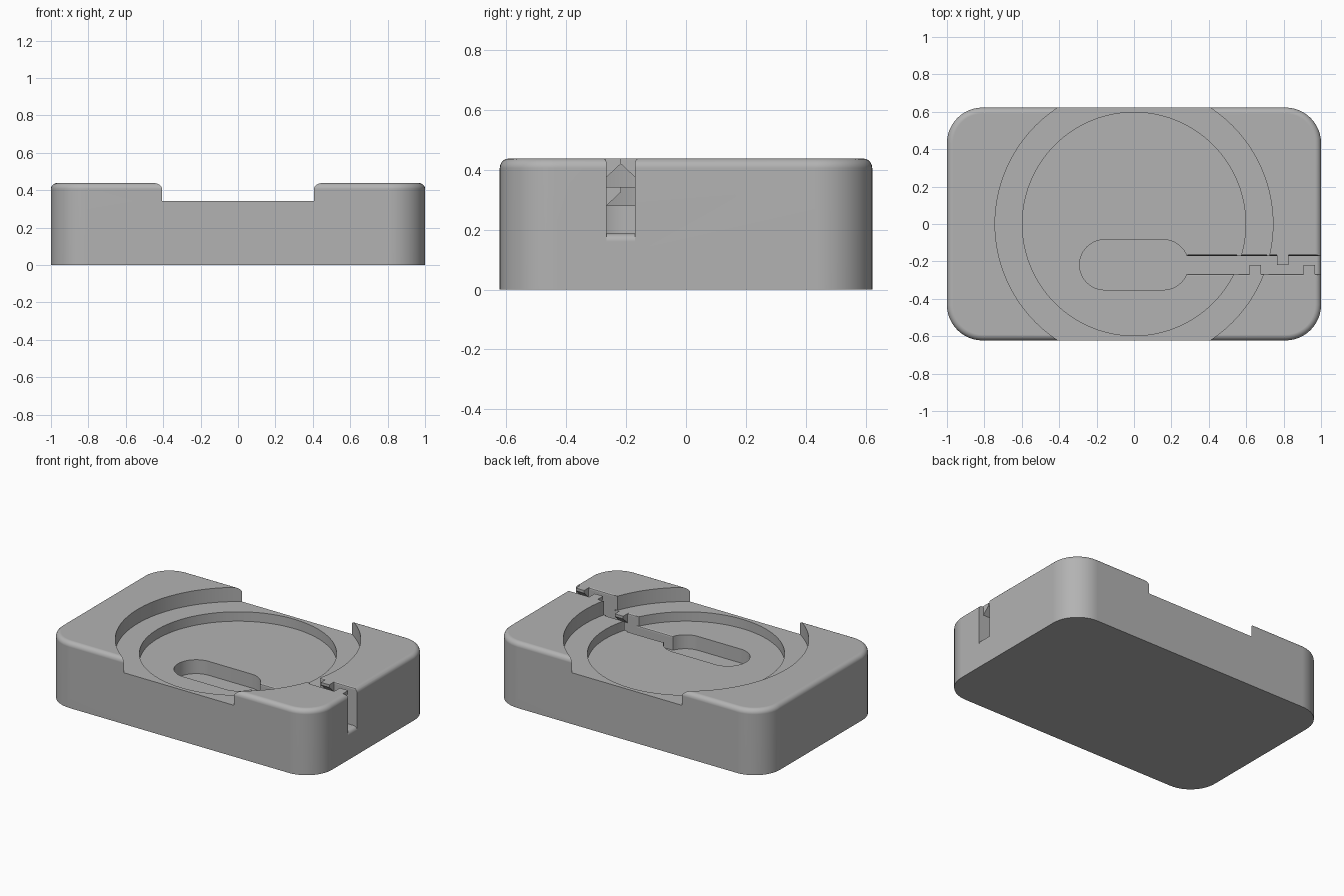
import bpy, bmesh
from math import sin, cos, asin, pi
from mathutils import Vector

cube = bpy.data.objects.get("Cube")
if cube:
    bpy.data.objects.remove(cube, do_unlink=True)

grey = bpy.data.materials.new("grey plastic")
grey.use_nodes = True
grey.diffuse_color = (0.45, 0.45, 0.45, 1)
grey.node_tree.nodes["Principled BSDF"].inputs["Base Color"].default_value = grey.diffuse_color

TOP, RING, DISH, FLOOR = 0.438, 0.343, 0.28, 0.187   # stepped heights
SLOT_Y, SLOT_R, SLOT_X = -0.218, 0.134, 0.157
HALF, LIP = 0.048, 0.012                             # channel half width, edge rounding


def make(name, bm):
    bmesh.ops.recalc_face_normals(bm, faces=bm.faces)
    mesh = bpy.data.meshes.new(name)
    bm.to_mesh(mesh)
    bm.free()
    mesh.materials.append(grey)
    obj = bpy.data.objects.new(name, mesh)
    bpy.context.collection.objects.link(obj)
    return obj


def prism(name, points, axis, lo, hi):
    """Extrude a 2D outline along an axis; outline uses the other two axes in order."""
    bm = bmesh.new()

    def place(p):
        co = list(p)
        co.insert(axis, lo)
        return bm.verts.new(co)
    face = bm.faces.new([place(p) for p in points])
    out = bmesh.ops.extrude_face_region(bm, geom=[face])
    move = Vector((0, 0, 0))
    move[axis] = hi - lo
    bmesh.ops.translate(bm, vec=move, verts=[g for g in out["geom"] if isinstance(g, bmesh.types.BMVert)])
    return make(name, bm)


def arc(cx, cy, r, a, b, n):
    return [(cx + r * cos(a + (b - a) * i / n), cy + r * sin(a + (b - a) * i / n)) for i in range(n + 1)]


def activate(obj):
    bpy.ops.object.select_all(action="DESELECT")
    obj.select_set(True)
    bpy.context.view_layer.objects.active = obj


def cut(obj, cutter):
    cutter.hide_render = True
    mod = obj.modifiers.new("cut", "BOOLEAN")
    mod.operation, mod.solver, mod.object = "DIFFERENCE", "EXACT", cutter
    activate(obj)
    bpy.ops.object.modifier_apply(modifier=mod.name)
    bpy.data.objects.remove(cutter, do_unlink=True)


# Block with rounded corners and a rounded top rim
bm = bmesh.new()
bmesh.ops.create_cube(bm, size=1)
bmesh.ops.scale(bm, vec=(2, 1.245, TOP), verts=bm.verts)
bmesh.ops.translate(bm, vec=(0, 0, TOP / 2), verts=bm.verts)
corners = [e for e in bm.edges if abs(e.verts[0].co.z - e.verts[1].co.z) > 0.1]
bmesh.ops.bevel(bm, geom=corners, offset=0.19, segments=12, profile=0.5, affect="EDGES")
rim = [e for e in bm.edges if all(v.co.z > TOP - 0.001 for v in e.verts)]
bmesh.ops.bevel(bm, geom=rim, offset=0.032, segments=5, profile=0.5, affect="EDGES")
block = make("base_block", bm)

# Round recesses, one inside the other
for radius, floor in ((0.743, RING), (0.597, DISH)):
    cut(block, prism("recess_cutter", arc(0, 0, radius, 0, 2 * pi, 128)[:-1], 2, floor, 0.6))

# Long pocket with a cable channel running out of its side
a = asin(HALF / SLOT_R)
outline = ([(1.1, SLOT_Y + HALF)]
           + arc(SLOT_X, SLOT_Y, SLOT_R, a, pi / 2, 10)
           + arc(-SLOT_X, SLOT_Y, SLOT_R, pi / 2, 3 * pi / 2, 28)
           + arc(SLOT_X, SLOT_Y, SLOT_R, 3 * pi / 2, 2 * pi - a, 10)
           + [(1.1, SLOT_Y - HALF)])
cut(block, prism("pocket_cutter", outline, 2, FLOOR, 0.6))

# Rounded upper edges along the channel, at each step
for z, x0, x1 in ((DISH, 0.285, 0.55), (RING, 0.56, 0.71), (TOP, 0.72, 1.1)):
    half = [(HALF, z - LIP), (HALF + 0.3 * LIP, z - 0.3 * LIP), (HALF + LIP, z + 0.001)]
    edge = [(SLOT_Y + y, h) for y, h in half] + [(SLOT_Y - y, h) for y, h in reversed(half)]
    cut(block, prism("edge_cutter", edge, 0, x0, x1))

# Rounded sill where the channel leaves the block
R = 0.026
sill = arc(1 - R, FLOOR - R, R, pi / 2, 0, 5) + [(1.05, FLOOR - R), (1.05, FLOOR + 0.02), (1 - R, FLOOR + 0.02)]
cut(block, prism("sill_cutter", sill, 1, SLOT_Y - HALF, SLOT_Y + HALF))

activate(block)
bpy.ops.object.shade_smooth_by_angle(angle=0.5)
weighted = block.modifiers.new("even shading", "WEIGHTED_NORMAL")
weighted.keep_sharp = True

# Wedge-shaped clips that hold the cable down, on alternating sides
for name, x, top, side in (("inner_clip", 0.617, RING, -1), ("middle_clip", 0.765, TOP, 1), ("outer_clip", 0.905, TOP, -1)):
    wall = SLOT_Y + side * HALF
    back = wall + side * LIP
    wedge = [(back, top), (SLOT_Y, top), (SLOT_Y, top - 0.018), (wall, top - 0.063), (back, top - 0.063)]
    prism(name, wedge, 0, x, x + 0.062)
